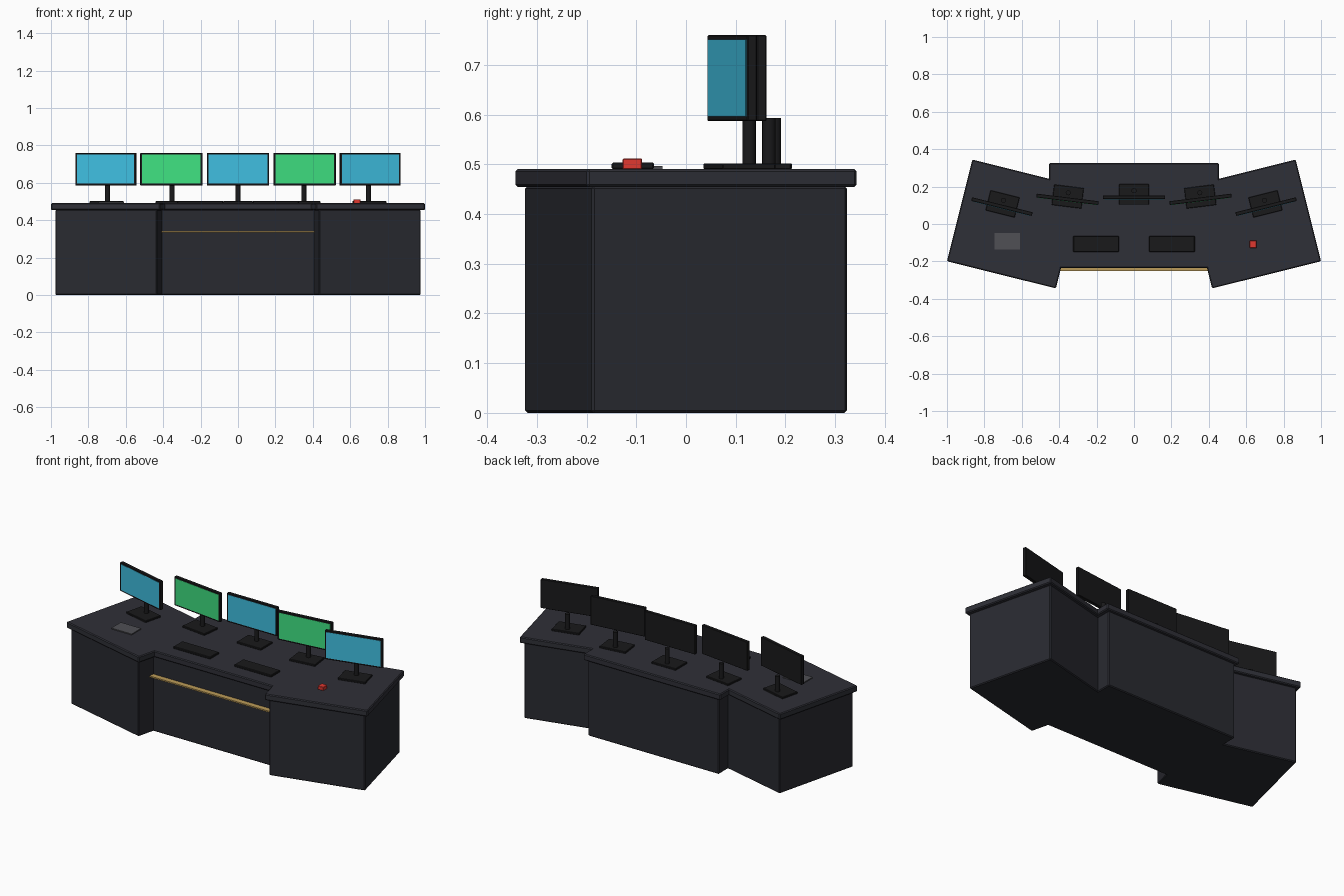
import bpy
from math import radians
from mathutils import Matrix, Vector

if "Cube" in bpy.data.objects:
    bpy.data.objects.remove(bpy.data.objects["Cube"])


def mat(name, r, g, b):
    m = bpy.data.materials.new(name)
    m.diffuse_color = (r, g, b, 1)
    m.use_nodes = True
    m.node_tree.nodes["Principled BSDF"].inputs["Base Color"].default_value = m.diffuse_color
    return m


BODY = mat("cabinet_dark", 0.022, 0.023, 0.03)
TOP = mat("worktop_dark", 0.028, 0.029, 0.038)
BLACK = mat("black_plastic", 0.01, 0.01, 0.011)
CYAN = mat("screen_cyan", 0.05, 0.52, 0.75)
GREEN = mat("screen_green", 0.05, 0.75, 0.22)
RED = mat("button_red", 0.75, 0.04, 0.03)
GOLD = mat("trim_gold", 0.5, 0.33, 0.1)
GREY = mat("pad_grey", 0.08, 0.08, 0.09)


def finish(o, name, material, bevel):
    o.name = name
    o.data.materials.append(material)
    if bevel:
        b = o.modifiers.new("bevel", 'BEVEL')
        b.width, b.segments = bevel, 1
    return o


def box(name, x, y, z0, z1, sx, sy, material, angle=0, bevel=0):
    bpy.ops.mesh.primitive_cube_add(size=1, location=(x, y, (z0 + z1) / 2),
                                    rotation=(0, 0, radians(angle)))
    o = bpy.context.object
    o.scale = (sx, sy, z1 - z0)
    bpy.ops.object.transform_apply(location=False, rotation=False, scale=True)
    return finish(o, name, material, bevel)


def desk(name, x, y, angle, top, body):
    box(name + "_cabinet", x, y, 0, 0.456, *body, BODY, angle, 0.005)
    box(name + "_worktop", x, y, 0.454, 0.491, *top, TOP, angle, 0.005)


def monitor(name, x, y, angle, screen):
    rot = Matrix.Rotation(radians(angle), 3, 'Z')

    def at(d):  # point a distance behind the monitor centre
        p = Vector((x, y, 0)) + rot @ Vector((0, d, 0))
        return p.x, p.y

    box(name + "_frame", x, y, 0.587, 0.76, 0.334, 0.02, BLACK, angle, 0.002)
    box(name + "_screen", *at(-0.0095), 0.596, 0.751, 0.316, 0.004, screen, angle)
    box(name + "_base", *at(0.015), 0.49, 0.502, 0.16, 0.11, BLACK, angle, 0.002)
    bpy.ops.mesh.primitive_cylinder_add(vertices=16, radius=0.0135, depth=0.093,
                                        location=(*at(0.035), 0.5465))
    finish(bpy.context.object, name + "_post", BLACK, 0)
    bpy.ops.object.shade_smooth_by_angle()


# Desk sections
desk("centre", 0, 0.045, 0, (0.91, 0.56), (0.87, 0.53))
for side, s in (("right", 1), ("left", -1)):
    desk(side + "_wing", s * 0.641, 0, s * 14, (0.6, 0.56), (0.56, 0.53))

# Trim strip on the centre front
box("trim_strip", 0, -0.234, 0.335, 0.343, 0.82, 0.036, GOLD)

# Monitors
monitor("centre_monitor", 0, 0.143, 0, CYAN)
for side, s in (("right", 1), ("left", -1)):
    monitor(side + "_inner_monitor", s * 0.356, 0.132, s * 7, GREEN)
    monitor(side + "_outer_monitor", s * 0.706, 0.093, s * 14, CYAN)
    box(side + "_keyboard", s * 0.2025, -0.107, 0.49, 0.504, 0.245, 0.085, BLACK, 0, 0.003)

# Desk items
box("note_pad", -0.678, -0.092, 0.49, 0.497, 0.135, 0.09, GREY)
box("alarm_button", 0.637, -0.108, 0.49, 0.512, 0.037, 0.039, RED, 0, 0.002)
